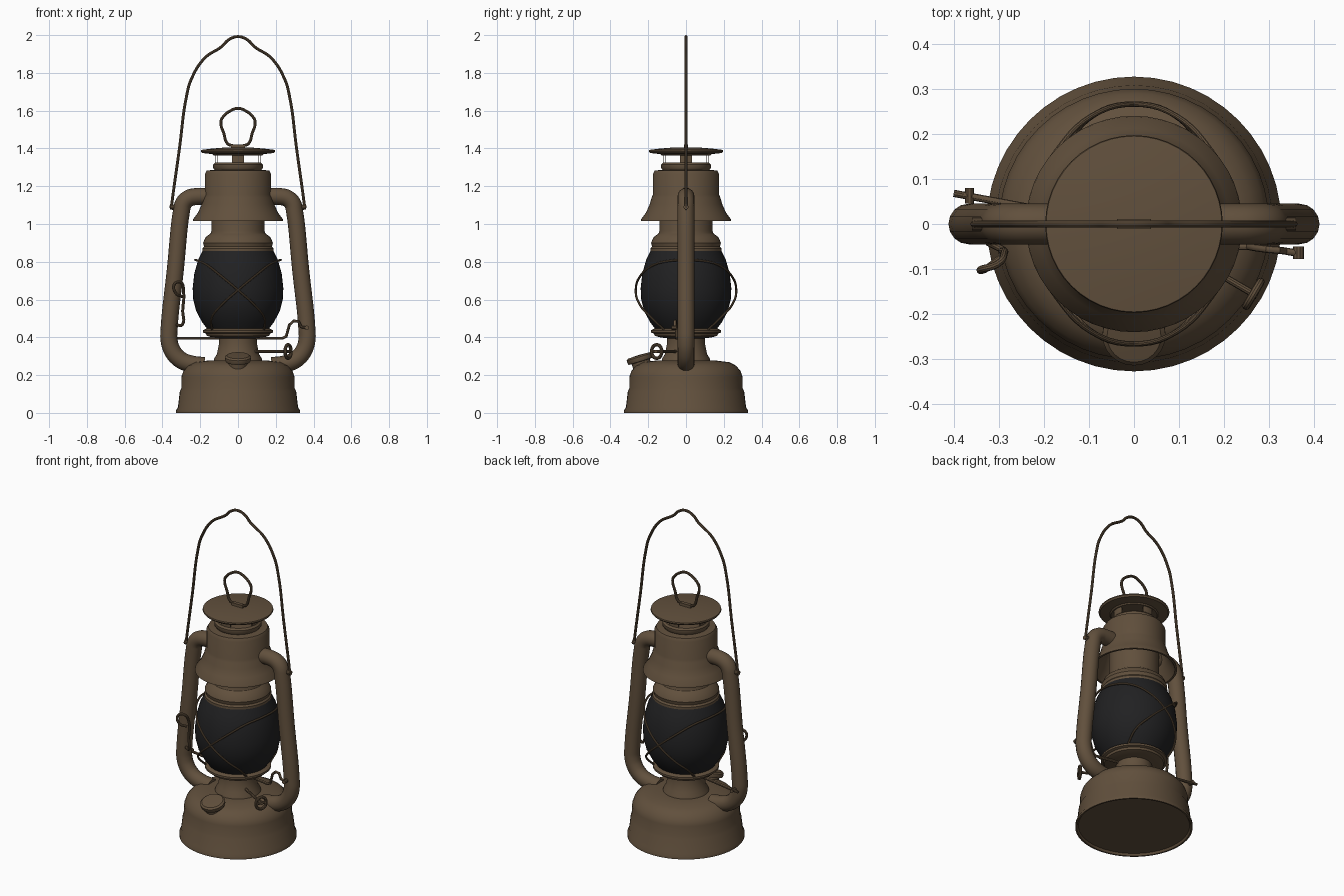
import bpy, bmesh
from math import sin, cos, pi, radians
from mathutils import Vector

if "Cube" in bpy.data.objects:
    bpy.data.objects.remove(bpy.data.objects["Cube"], do_unlink=True)

parts = []


def material(name, color):
    m = bpy.data.materials.new(name)
    m.use_nodes = True
    m.diffuse_color = color
    bsdf = next(n for n in m.node_tree.nodes if n.type == 'BSDF_PRINCIPLED')
    bsdf.inputs["Base Color"].default_value = color
    bsdf.inputs["Roughness"].default_value = 0.6
    return m


brown = material("aged_brown_metal", (0.12, 0.08, 0.046, 1))
smoke = material("dark_glass", (0.015, 0.015, 0.016, 1))


def add(name, mesh, mat):
    ob = bpy.data.objects.new(name, mesh)
    bpy.context.collection.objects.link(ob)
    mesh.materials.clear()
    mesh.materials.append(mat)
    parts.append(ob)
    return ob


def lathe(name, profile, mat=brown, n=48, keep=None, closed=False):
    """Turn an (r, z) profile about z; keep(angle) can leave out strips."""
    bm = bmesh.new()
    rings = [[bm.verts.new((r * cos(2 * pi * i / n), r * sin(2 * pi * i / n), z))
              for i in range(n)] for r, z in profile]
    pairs = list(zip(rings, rings[1:]))
    if closed:
        pairs.append((rings[-1], rings[0]))
    for a, b in pairs:
        for i in range(n):
            if keep is None or keep(2 * pi * (i + 0.5) / n):
                j = (i + 1) % n
                bm.faces.new((a[i], a[j], b[j], b[i]))
    bmesh.ops.remove_doubles(bm, verts=bm.verts, dist=1e-5)
    bmesh.ops.recalc_face_normals(bm, faces=bm.faces)
    me = bpy.data.meshes.new(name)
    bm.to_mesh(me)
    bm.free()
    return add(name, me, mat)


def wire(name, points, radius, cyclic=False, smooth=True, sides=3, steps=5):
    """Round tube along a path."""
    cu = bpy.data.curves.new(name, 'CURVE')
    cu.dimensions = '3D'
    cu.bevel_depth = radius
    cu.bevel_resolution = sides
    cu.resolution_u = steps
    cu.use_fill_caps = not cyclic
    sp = cu.splines.new('BEZIER')
    sp.bezier_points.add(len(points) - 1)
    for bp, p in zip(sp.bezier_points, points):
        bp.co = p
        bp.handle_left_type = bp.handle_right_type = 'AUTO' if smooth else 'VECTOR'
    sp.use_cyclic_u = cyclic
    tmp = bpy.data.objects.new(name + "_path", cu)
    bpy.context.collection.objects.link(tmp)
    bpy.context.view_layer.update()
    deps = bpy.context.evaluated_depsgraph_get()
    me = bpy.data.meshes.new_from_object(tmp.evaluated_get(deps))
    bpy.data.objects.remove(tmp, do_unlink=True)
    return add(name, me, brown)


def mirrored(half):
    """Mirror an (x, z) path that ends on x = 0 into a whole 3D path."""
    return [(x, 0, z) for x, z in half] + [(-x, 0, z) for x, z in half[-2::-1]]


# Fuel tank
lathe("fuel_tank", [(0, 0.012), (0.31, 0.012), (0.318, 0), (0.327, 0), (0.327, 0.015),
                    (0.318, 0.03), (0.308, 0.115), (0.3, 0.13), (0.3, 0.19), (0.29, 0.22),
                    (0.265, 0.25), (0.23, 0.268), (0.15, 0.278), (0, 0.28)])

# Burner and globe plate
lathe("burner", [(0, 0.27), (0.13, 0.27), (0.125, 0.29), (0.112, 0.31), (0.1, 0.37),
                 (0.1, 0.395), (0.13, 0.4), (0, 0.4)])
lathe("globe_plate", [(0, 0.395), (0.13, 0.398), (0.165, 0.408), (0.17, 0.42),
                      (0.185, 0.425), (0.185, 0.437), (0.165, 0.447), (0, 0.447)])

# Globe
lathe("glass_globe", [(0, 0.44), (0.16, 0.44), (0.19, 0.48), (0.222, 0.54), (0.237, 0.6),
                      (0.24, 0.66), (0.231, 0.74), (0.211, 0.81), (0.185, 0.862),
                      (0, 0.862)], smoke)

# Globe cap and hood
lathe("globe_cap", [(0, 0.855), (0.188, 0.855), (0.188, 0.87), (0.18, 0.88), (0.185, 0.9),
                    (0.172, 0.93), (0.145, 0.95), (0.14, 0.965), (0.14, 1.2), (0, 1.2)])
lathe("hood", [(0, 1.26), (0.165, 1.26), (0.165, 1.15), (0.19, 1.08), (0.228, 1.015),
               (0.24, 1.015), (0.238, 1.025), (0.212, 1.06), (0.192, 1.105), (0.182, 1.14),
               (0.175, 1.155), (0.175, 1.265), (0.165, 1.283), (0.125, 1.287),
               (0.132, 1.297), (0.132, 1.315), (0.122, 1.325), (0, 1.325)])

# Vent posts: four strips of a ring, the gaps are the vents
lathe("vent_posts", [(0.122, 1.32), (0.122, 1.37), (0.112, 1.37), (0.112, 1.32)],
      keep=lambda a: abs(sin(2 * a)) < 0.58, closed=True)
lathe("lid", [(0, 1.363), (0.128, 1.363), (0.135, 1.37), (0.19, 1.376), (0.197, 1.385),
              (0.195, 1.392), (0.15, 1.398), (0.07, 1.405), (0, 1.406)])

# Lid tab and lifting ring
bm = bmesh.new()
bmesh.ops.create_cube(bm, size=1)
bmesh.ops.scale(bm, vec=(0.075, 0.022, 0.022), verts=bm.verts)
bmesh.ops.translate(bm, vec=(0, 0, 1.411), verts=bm.verts)
tab = bpy.data.meshes.new("lid_tab")
bm.to_mesh(tab)
bm.free()
add("lid_tab", tab, brown)
wire("lid_ring", mirrored([(-0.03, 1.415), (-0.055, 1.425), (-0.075, 1.48), (-0.091, 1.535),
                           (-0.084, 1.56), (-0.035, 1.602), (0, 1.612)]), 0.008)

# Carrying handle
wire("carry_handle", mirrored([(-0.325, 1.09), (-0.352, 1.085), (-0.35, 1.11), (-0.31, 1.4),
                               (-0.272, 1.68), (-0.248, 1.765), (-0.175, 1.88),
                               (-0.085, 1.94), (-0.05, 1.975), (0, 1.992)]), 0.008)

# Side air tubes with the handle pegs
tube = [(0.15, 1.145), (0.225, 1.145), (0.262, 1.135), (0.288, 1.11), (0.299, 1.07),
        (0.332, 0.755), (0.365, 0.44), (0.365, 0.385), (0.348, 0.33), (0.31, 0.285),
        (0.26, 0.262), (0.18, 0.25)]
for side, s in (("left", 1), ("right", -1)):
    wire(side + "_air_tube", [(s * x, 0, z) for x, z in tube], 0.045, sides=6)
    wire(side + "_handle_peg", [(s * 0.29, 0, 1.09), (s * 0.36, 0, 1.09)], 0.014, smooth=False)

# Globe guards: (angle from the front, height, radius)
guard = [(-50, 0.44, 0.18), (-38, 0.5, 0.228), (-20, 0.57, 0.258), (0, 0.65, 0.266),
         (22, 0.73, 0.257), (45, 0.785, 0.237), (68, 0.805, 0.228), (90, 0.81, 0.226)]
guard += [(180 - a, z, r) for a, z, r in guard[-2::-1]]
for side, s in (("left", 1), ("right", -1)):
    wire(side + "_globe_guard", [(s * r * sin(radians(a)), -r * cos(radians(a)), z)
                                 for a, z, r in guard], 0.006)

# Globe lifting crank
wire("crank_rod", [(-0.4, 0.068, 0.395), (0.235, -0.05, 0.395), (0.255, -0.05, 0.405),
                   (0.272, -0.053, 0.465), (0.295, -0.056, 0.487), (0.32, -0.058, 0.485),
                   (0.335, -0.06, 0.455), (0.37, -0.066, 0.45)], 0.008, smooth=False)
wire("crank_stop", [(-0.365, 0.045, 0.395), (-0.365, 0.08, 0.395)], 0.01, smooth=False)
wire("crank_end", [(0.365, -0.05, 0.45), (0.365, -0.078, 0.45)], 0.012, smooth=False)

# Guard latch with its finger loop
wire("latch_loop", [(-0.325, -0.04, 0.465), (-0.295, -0.055, 0.467), (-0.293, -0.06, 0.54),
                    (-0.288, -0.065, 0.64), (-0.305, -0.09, 0.692), (-0.338, -0.1, 0.68),
                    (-0.33, -0.1, 0.635), (-0.295, -0.075, 0.615)], 0.008)

# Wick rod and its knob
axis = Vector((0.86, -0.51, 0))
across = Vector((0.51, 0.86, 0))
hub = Vector((0.265, -0.155, 0.325))
wire("wick_rod", [axis * 0.08 + Vector((0, 0, 0.325)), hub + axis * 0.01], 0.008, smooth=False)
wire("wick_knob", [hub + across * 0.031 * cos(pi * i / 6) + Vector((0, 0, 0.036 * sin(pi * i / 6)))
                   for i in range(12)], 0.009, cyclic=True, steps=2)
wire("knob_bar", [hub - across * 0.03, hub + across * 0.03], 0.008, smooth=False)

# Filler cap, tilted forward
cap = lathe("filler_cap", [(0, -0.06), (0.05, -0.06), (0.05, -0.012), (0.066, -0.01),
                           (0.07, 0), (0.07, 0.014), (0.06, 0.022), (0, 0.025)], n=24)
cap.location = (0, -0.243, 0.283)
cap.rotation_euler = (radians(17), 0, 0)

# Smooth shading with sharp edges kept
bpy.ops.object.select_all(action='DESELECT')
for ob in parts:
    ob.select_set(True)
bpy.context.view_layer.objects.active = parts[0]
bpy.ops.object.shade_smooth_by_angle(angle=radians(35))
